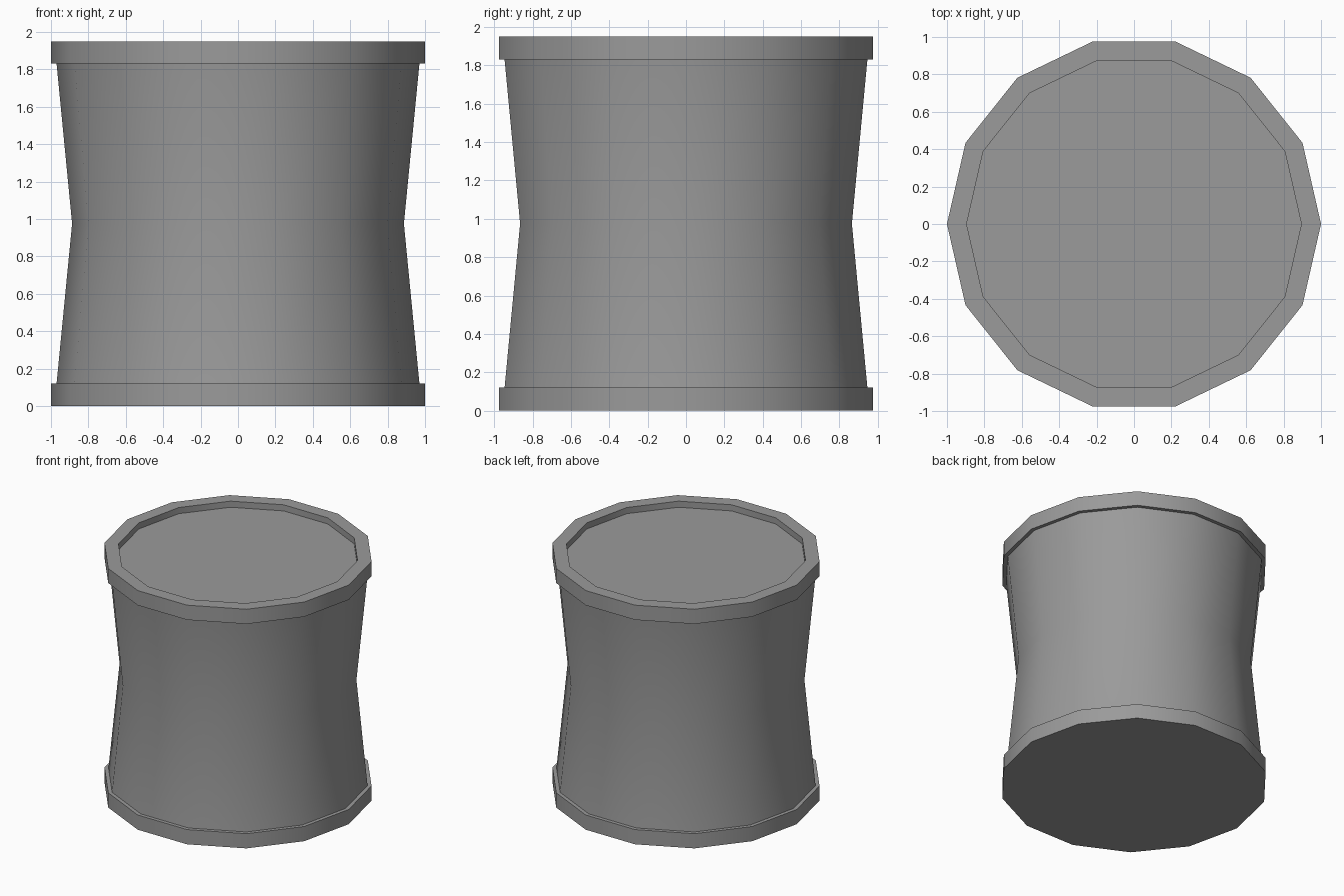
import bpy
import bmesh
from math import cos, sin, pi, radians

if "Cube" in bpy.data.objects:
    bpy.data.objects.remove(bpy.data.objects["Cube"])

SIDES = 14
HEIGHT = 1.95
RIM = 0.12
NECK = 0.97

# Dark grey for all parts
grey = bpy.data.materials.new("dark_grey")
grey.diffuse_color = (0.325, 0.325, 0.325, 1)
grey.use_nodes = True
grey.node_tree.nodes["Principled BSDF"].inputs["Base Color"].default_value = grey.diffuse_color


def lathe(name, profile, cap_bottom=False, cap_top=False):
    """Spin a (radius, z) profile, listed from below to above, into a 14-sided part."""
    bm = bmesh.new()
    rings = [[bm.verts.new((r * cos(2 * pi * i / SIDES), r * sin(2 * pi * i / SIDES), z))
              for i in range(SIDES)] for r, z in profile]
    for a, b in zip(rings, rings[1:]):
        for i in range(SIDES):
            j = (i + 1) % SIDES
            bm.faces.new((a[i], a[j], b[j], b[i]))
    if cap_bottom:
        bm.faces.new(rings[0][::-1])
    if cap_top:
        bm.faces.new(rings[-1])
    mesh = bpy.data.meshes.new(name)
    bm.to_mesh(mesh)
    bm.free()
    mesh.materials.append(grey)
    obj = bpy.data.objects.new(name, mesh)
    bpy.context.collection.objects.link(obj)
    bpy.ops.object.select_all(action='DESELECT')
    obj.select_set(True)
    bpy.context.view_layer.objects.active = obj
    bpy.ops.object.shade_smooth_by_angle(angle=radians(30))
    return obj


# Bottom rim with flat base and narrow ledge
lathe("bottom_rim", [(1, 0), (1, RIM), (NECK, RIM)], cap_bottom=True)

# Waisted body
lathe("body", [(NECK, RIM), (0.887, HEIGHT / 2), (NECK, HEIGHT - RIM)])

# Top rim with recessed lid
lathe("top_rim", [(NECK, HEIGHT - RIM), (1, HEIGHT - RIM), (1, HEIGHT),
                  (0.895, HEIGHT), (0.895, HEIGHT - 0.05)], cap_top=True)
